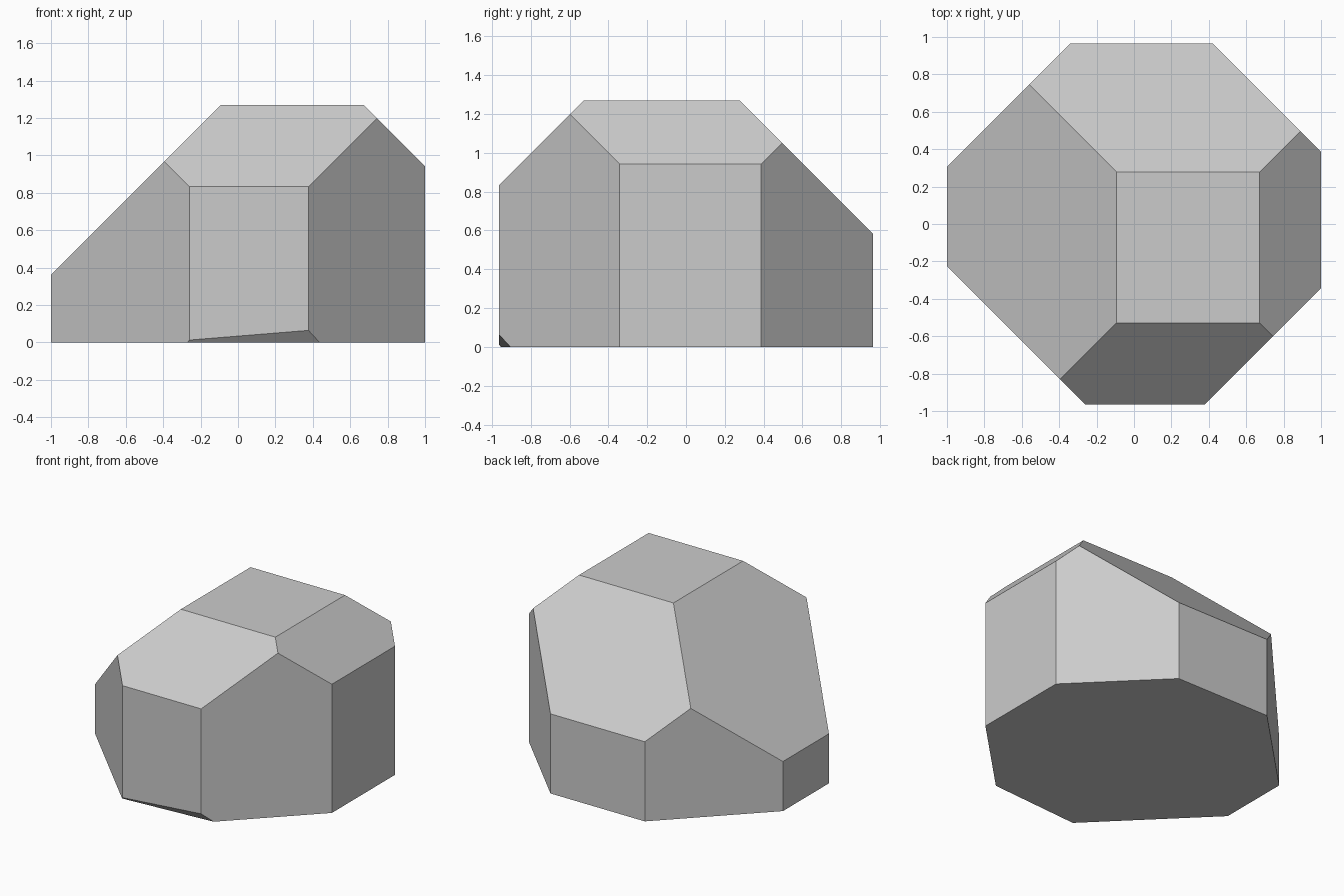
import bpy, bmesh
from mathutils import Vector

if "Cube" in bpy.data.objects:
    bpy.data.objects.remove(bpy.data.objects["Cube"])

# Block: a box whose corners and edges are sliced off by flat cuts
W, D, H = 2.0, 1.93, 1.27
bm = bmesh.new()
bmesh.ops.create_cube(bm, size=1)
for v in bm.verts:
    v.co = Vector((v.co.x * W, v.co.y * D, (v.co.z + 0.5) * H))


def cut(normal, dist):
    """Keep the side where normal . p <= dist and cap the opening."""
    n = Vector(normal)
    geom = bm.verts[:] + bm.edges[:] + bm.faces[:]
    bmesh.ops.bisect_plane(bm, geom=geom, dist=1e-5, plane_co=n * (dist / n.length_squared),
                           plane_no=n.normalized(), clear_outer=True)
    rim = [e for e in bm.edges if e.is_boundary]
    bmesh.ops.contextual_create(bm, geom=rim)


# Upright corner cuts
cut((1, 1, 0), 1.387)
cut((1, -1, 0), 1.342)
cut((-1, -1, 0), 1.225)
cut((-1, 1, 0), 1.307)

# Sloping shoulder cuts around the top
cut((1, 0, 1), 1.942)
cut((-1, 0, 1), 1.363)
cut((0, -1, 1), 1.798)
cut((0, 1, 1), 1.548)

# Small skewed chip under the front edge
chip = Vector((0.081, -1.164, -1))
cut(chip, chip.dot(Vector((0.38, -0.965, 0.065))))

bmesh.ops.recalc_face_normals(bm, faces=bm.faces[:])
mesh = bpy.data.meshes.new("faceted_block")
bm.to_mesh(mesh)
bm.free()
obj = bpy.data.objects.new("faceted_block", mesh)
bpy.context.collection.objects.link(obj)
